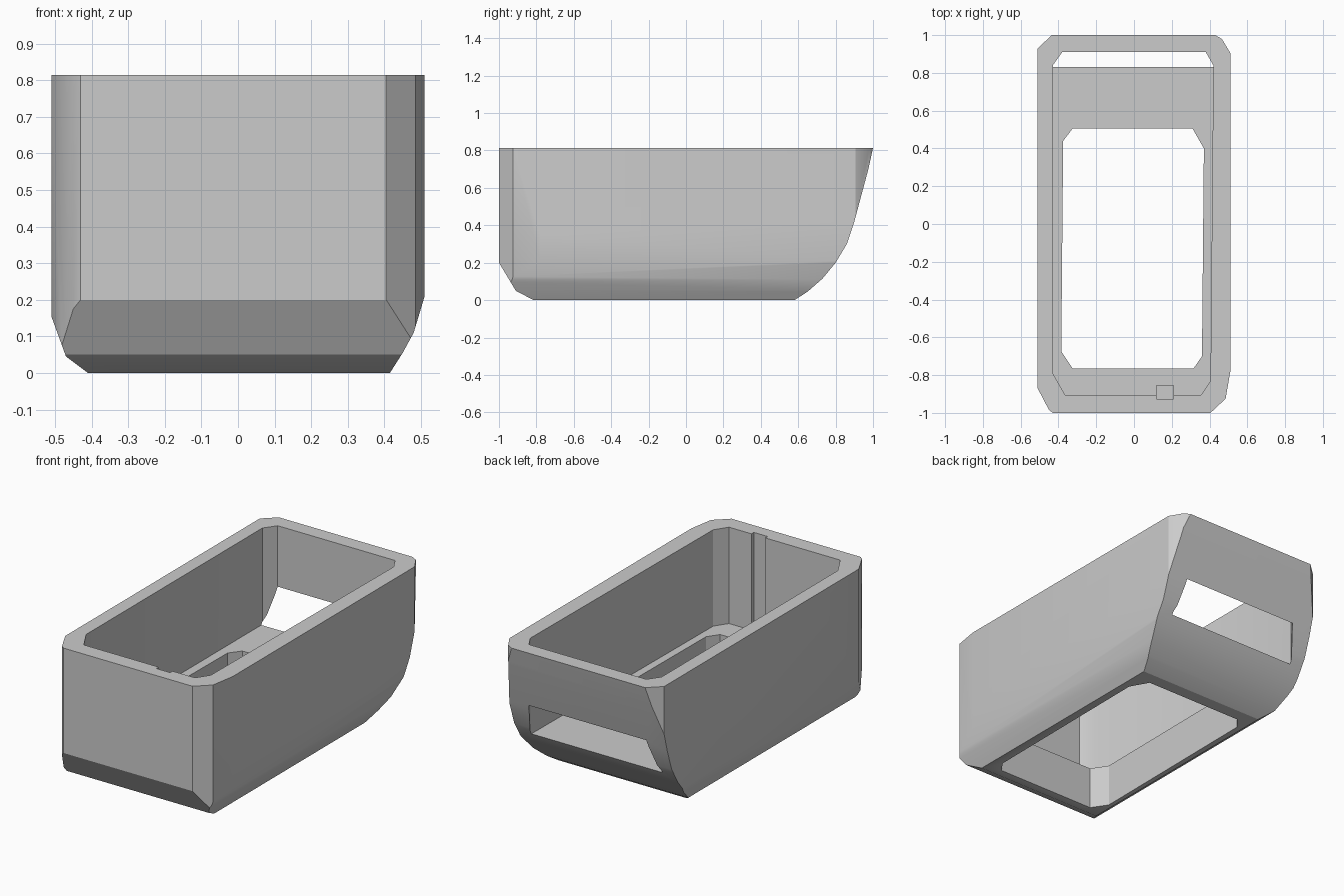
import bpy
import bmesh
import math
from mathutils import Vector

cube = bpy.data.objects.get("Cube")
if cube:
    bpy.data.objects.remove(cube, do_unlink=True)

TOP = 0.814
FLOOR = 0.25


def prism(name, profile, axis, low, high):
    """Extrude a 2D profile along the given axis (x: yz, y: xz, z: xy)."""
    place = {"x": lambda a, b: (low, a, b),
             "y": lambda a, b: (a, low, b),
             "z": lambda a, b: (a, b, low)}[axis]
    step = Vector([(high - low) * (axis == k) for k in "xyz"])
    bm = bmesh.new()
    face = bm.faces.new([bm.verts.new(place(a, b)) for a, b in profile])
    new = bmesh.ops.extrude_face_region(bm, geom=[face])["geom"]
    verts = [g for g in new if isinstance(g, bmesh.types.BMVert)]
    bmesh.ops.translate(bm, verts=verts, vec=step)
    bmesh.ops.recalc_face_normals(bm, faces=bm.faces)
    mesh = bpy.data.meshes.new(name)
    bm.to_mesh(mesh)
    bm.free()
    obj = bpy.data.objects.new(name, mesh)
    bpy.context.collection.objects.link(obj)
    return obj


def combine(target, tool, operation):
    """Apply a boolean and discard the tool."""
    mod = target.modifiers.new("cut", "BOOLEAN")
    mod.operation = operation
    mod.solver = "EXACT"
    mod.object = tool
    bpy.context.view_layer.objects.active = target
    bpy.ops.object.modifier_apply(modifier=mod.name)
    bpy.data.objects.remove(tool, do_unlink=True)


# Side outline: upright front, swept-up back
side = [(-1, TOP), (-1, 0.2), (-0.94, 0.1), (-0.91, 0.05), (-0.815, 0),
        (0.58, 0), (0.65, 0.045), (0.73, 0.115), (0.80, 0.2), (0.86, 0.3),
        (0.90, 0.42), (0.975, 0.7), (1, TOP)]
# Plan outline: chamfered rectangle
plan = [(-0.43, -1), (0.405, -1), (0.485, -0.925), (0.51, -0.78),
        (0.51, 0.905), (0.465, 0.98), (0.43, 1), (-0.435, 1),
        (-0.51, 0.93), (-0.51, -0.87), (-0.45, -0.985)]
# Cross-section: rounded lower edges
section = [(-0.51, 1), (-0.51, 0.155), (-0.47, 0.045), (-0.41, 0),
           (0.415, 0), (0.45, 0.055), (0.48, 0.11), (0.51, 0.21), (0.51, 1)]

shell = prism("shell", side, "x", -0.7, 0.7)
combine(shell, prism("plan_tool", plan, "z", -0.1, 1), "INTERSECT")
combine(shell, prism("section_tool", section, "y", -1.2, 1.2), "INTERSECT")

# Main cavity, which breaks through the curved back as a slot
cavity = [(-0.365, -0.905), (0.355, -0.905), (0.405, -0.83), (0.42, 0.84),
          (0.38, 0.91), (-0.38, 0.91), (-0.43, 0.84), (-0.43, -0.79)]
combine(shell, prism("cavity_tool", cavity, "z", FLOOR, 1), "DIFFERENCE")

# Opening in the floor
opening = [(-0.325, -0.765), (0.315, -0.765), (0.36, -0.7), (0.37, 0.4),
           (0.31, 0.505), (-0.325, 0.505), (-0.375, 0.44), (-0.385, -0.675)]
combine(shell, prism("opening_tool", opening, "z", -0.1, 0.5), "DIFFERENCE")

# Narrow upright groove in the front wall
groove = [(0.12, -0.927), (0.21, -0.927), (0.21, -0.855), (0.12, -0.855)]
combine(shell, prism("groove_tool", groove, "z", FLOOR - 0.03, 1), "DIFFERENCE")

# Material and shading
grey = bpy.data.materials.new("light_grey")
grey.use_nodes = True
colour = (0.6, 0.6, 0.6, 1)
grey.diffuse_color = colour
grey.node_tree.nodes["Principled BSDF"].inputs["Base Color"].default_value = colour
shell.data.materials.clear()
shell.data.materials.append(grey)
for poly in shell.data.polygons:
    poly.material_index = 0

bpy.ops.object.select_all(action="DESELECT")
shell.select_set(True)
bpy.context.view_layer.objects.active = shell
bpy.ops.object.shade_smooth_by_angle(angle=math.radians(30))
